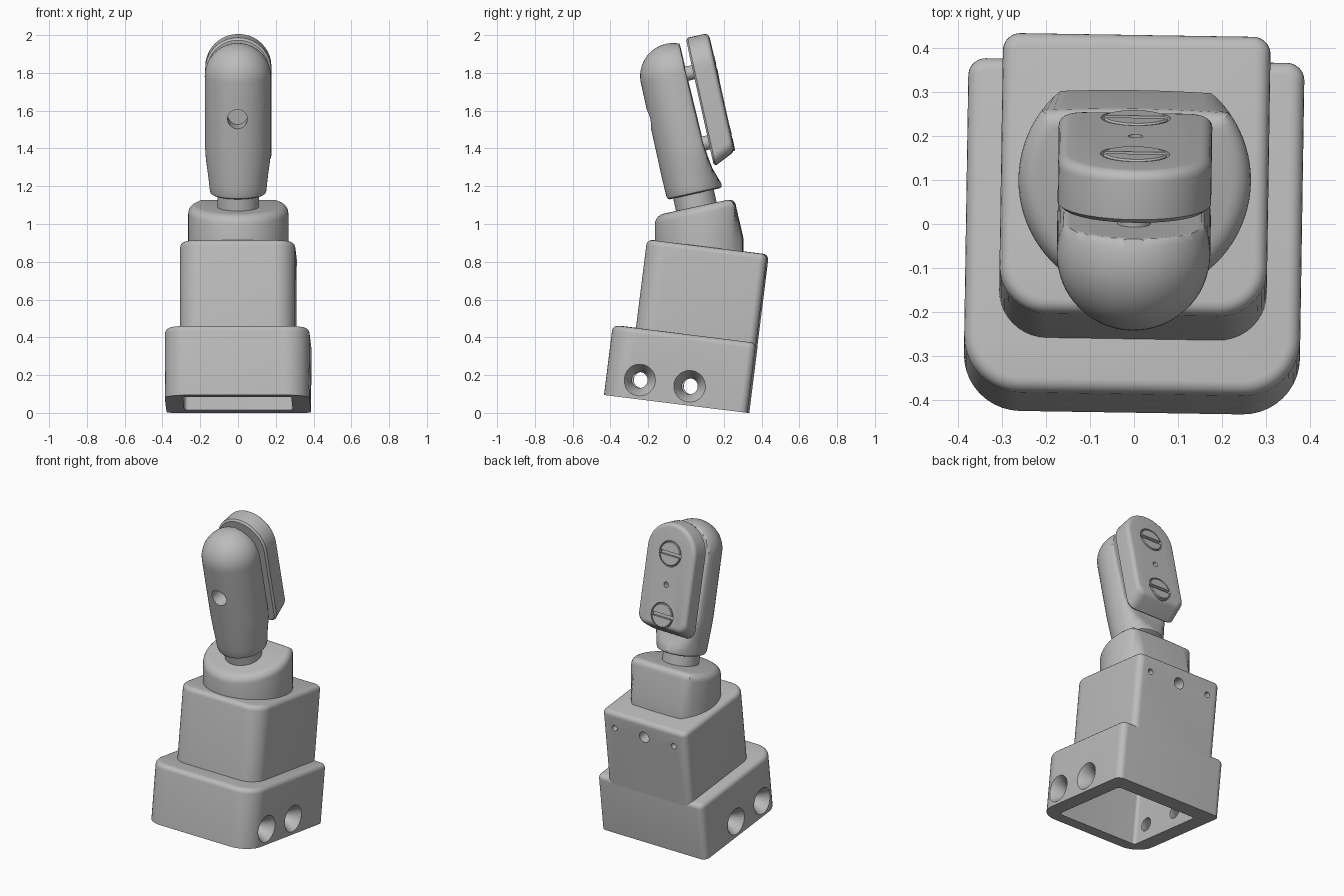
import bpy, bmesh
from math import sin, cos, pi, radians
from mathutils import Matrix, Vector

cube = bpy.data.objects.get("Cube")
if cube:
    bpy.data.objects.remove(cube, do_unlink=True)

grey = bpy.data.materials.new("light_grey")
grey.use_nodes = True
GREY = (0.5, 0.5, 0.5, 1)
grey.diffuse_color = GREY
grey.node_tree.nodes["Principled BSDF"].inputs["Base Color"].default_value = GREY

# Frames: the base leans back, the arm leans forward
TURN = Matrix.Rotation(radians(-0.9), 4, 'Z')
BASE = TURN @ Matrix.Translation((0, -0.05, 0.0475)) @ Matrix.Rotation(radians(-7.1), 4, 'X')
ARM = TURN @ Matrix.Translation((0, 0.055, 1.09)) @ Matrix.Rotation(radians(12.5), 4, 'X')


def loft(name, rings, frame):
    """Skin a list of equal-length rings, with end caps."""
    bm = bmesh.new()
    rows = [[bm.verts.new(p) for p in ring] for ring in rings]
    n = len(rows[0])
    for low, high in zip(rows, rows[1:]):
        for i in range(n):
            j = (i + 1) % n
            bm.faces.new((low[i], low[j], high[j], high[i]))
    bm.faces.new(rows[0])
    bm.faces.new(rows[-1])
    bmesh.ops.recalc_face_normals(bm, faces=bm.faces)
    mesh = bpy.data.meshes.new(name)
    bm.to_mesh(mesh)
    bm.free()
    mesh.materials.append(grey)
    ob = bpy.data.objects.new(name, mesh)
    bpy.context.collection.objects.link(ob)
    ob.matrix_world = frame
    return ob


def outline(half, lo, hi, r_lo, r_hi, inset=0.0, steps=10):
    """Rounded rectangle with its own radius at the low and high ends."""
    half, lo, hi = half - inset, lo + inset, hi - inset
    pts = []
    for k, (sx, end, r) in enumerate(((1, hi, r_hi), (-1, hi, r_hi), (-1, lo, r_lo), (1, lo, r_lo))):
        r = max(r - inset, 0.004)
        cx, cy = sx * (half - r), end - r if k < 2 else end + r
        for i in range(steps + 1):
            a = (k + i / steps) * pi / 2
            pts.append((cx + r * cos(a), cy + r * sin(a)))
    return pts


def rounding(top, r, steps=5):
    """Heights and insets of a rounded upper edge."""
    return [(top - r + r * sin(a), r - r * cos(a))
            for a in (i * pi / 2 / steps for i in range(steps + 1))]


def rod(name, axis, profile, centre, frame, n=40):
    """Turned part along an axis; profile is (position, radius)."""
    c = Vector(centre)
    rings = []
    for pos, r in profile:
        ring = []
        for i in range(n):
            a, b = r * cos(2 * pi * i / n), r * sin(2 * pi * i / n)
            ring.append(c + Vector({'X': (pos, a, b), 'Y': (a, pos, b), 'Z': (a, b, pos)}[axis]))
        rings.append(ring)
    return loft(name, rings, frame)


def cut(ob, cutters):
    bpy.context.view_layer.update()
    for c in cutters:
        m = ob.modifiers.new("cut", 'BOOLEAN')
        m.operation, m.solver, m.object = 'DIFFERENCE', 'EXACT', c
    bpy.context.view_layer.update()
    result = ob.evaluated_get(bpy.context.evaluated_depsgraph_get())
    mesh = bpy.data.meshes.new_from_object(result)
    ob.modifiers.clear()
    ob.data = mesh
    for c in cutters:
        bpy.data.objects.remove(c, do_unlink=True)


def block(name, half, front, back, bottom, top, r_front, r_back, edge):
    levels = [(bottom, 0)] + rounding(top, edge)
    return loft(name, [[(x, y, z) for x, y in outline(half, front, back, r_front, r_back, d)]
                       for z, d in levels], BASE)


parts = []

# Hollow foot with two countersunk cross holes
foot = block("foot_block", 0.383, -0.383, 0.383, 0, 0.373, 0.13, 0.04, 0.03)
cavity = loft("cavity", [[(x, y, z) for x, y in outline(0.287, -0.3, 0.265, 0.02, 0.02)]
                         for z in (-0.1, 0.33)], BASE)
countersink = [(-0.4, 0.095), (-0.32, 0.042), (0.32, 0.042), (0.4, 0.095)]
cut(foot, [cavity] + [rod("hole", 'X', countersink, (0, y, 0.102), BASE) for y in (-0.204, 0.063)])

# Upper block, flush at the back, with three small holes
upper = block("upper_block", 0.305, -0.26, 0.383, 0.335, 0.845, 0.11, 0.04, 0.03)
cut(upper, [rod("hole", 'Y', [(0.28, r), (0.45, r)], (x, 0, 0.74), BASE, 24)
            for x, r in ((-0.215, 0.018), (0, 0.035), (0.215, 0.018))])

# Round shoulder with a flattened back and a sloping top
def shoulder_ring(drop, inset, flat=None, n=80):
    ring = []
    for i in range(n):
        a = 2 * pi * i / n
        x, y = (0.265 - inset) * cos(a), 0.1 + (0.265 - inset) * sin(a)
        limit = 0.305 - inset - (0 if flat else 0.04)
        y = min(y, limit - 0.15 * x * x)
        ring.append((x, y, flat or 1.08 + 0.215 * y + drop))
    return ring

shoulder = loft("shoulder", [shoulder_ring(0, 0, 0.82), shoulder_ring(0, 0, 0.92)]
                + [shoulder_ring(z, d) for z, d in rounding(0, 0.045)], TURN)

neck = rod("neck", 'Z', [(-0.06, 0.11), (0.1, 0.11)], (0, 0, 0), ARM, 48)

# Arm: tapered foot, round front, flat back and domed tip
R = 0.175
levels = [(0.07, 0.135, 0.007, 0.142), (0.076, 0.146, 0.007, 0.152), (0.09, 0.15, 0.007, 0.157),
          (0.13, 0.154, 0.01, 0.143), (0.18, 0.16, 0.015, 0.126), (0.25, 0.17, 0.025, 0.115),
          (0.32, R, 0.03, 0.108)]
levels += [(0.703 + R * sin(a), R * cos(a), 0.03, 0.1)
           for a in (radians(d) for d in range(0, 90, 6))] + [(0.703 + R, 0.003, 0.03, 0.1)]
arm = loft("arm", [[(r * cos(a), min(c + r * sin(a), back), z)
                    for a in (2 * pi * i / 64 for i in range(64))]
                   for z, r, c, back in levels], ARM)
cut(arm, [rod("hole", 'Y', [(-0.3, 0.052), (-0.04, 0.052)], (0, 0, 0.508), ARM)])

# Back plate with slanted lower end, screw recesses and a pin hole
plate_levels = [(0.14, 0.012), (0.15, 0)] + rounding(0.262, 0.025)
plate = loft("back_plate", [[(x, y, z) for x, z in
                             outline(R, 0.19 + 0.45 * (y - 0.14), 0.885, 0.06, 0.174, d)]
                            for y, d in plate_levels], ARM)
SCREWS = (0.32, 0.7)
cut(plate, [rod("recess", 'Y', [(0.235, 0.079), (0.3, 0.079)], (0, 0, z), ARM) for z in SCREWS]
    + [rod("pin_hole", 'Y', [(0.2, 0.017), (0.3, 0.017)], (0, 0, 0.51), ARM, 20)])

# Slotted screws and the pegs that hold the plate
for label, z in zip(("lower", "upper"), SCREWS):
    screw = rod(label + "_screw", 'Y', [(0.23, 0.073), (0.261, 0.073), (0.265, 0.069)], (0, 0, z), ARM)
    slot = loft("slot", [[(x, y, z + h) for x, h in outline(0.1, -0.011, 0.011, 0.001, 0.001, 0, 1)]
                         for y in (0.245, 0.3)], ARM)
    cut(screw, [slot])
    peg = rod(label + "_peg", 'Y', [(0.08, 0.038), (0.15, 0.038)], (0, 0, z), ARM, 32)
    parts += [screw, peg]

parts += [foot, upper, shoulder, neck, arm, plate]
bpy.ops.object.select_all(action='DESELECT')
for ob in parts:
    ob.select_set(True)
bpy.context.view_layer.objects.active = foot
bpy.ops.object.shade_smooth_by_angle(angle=radians(35))
